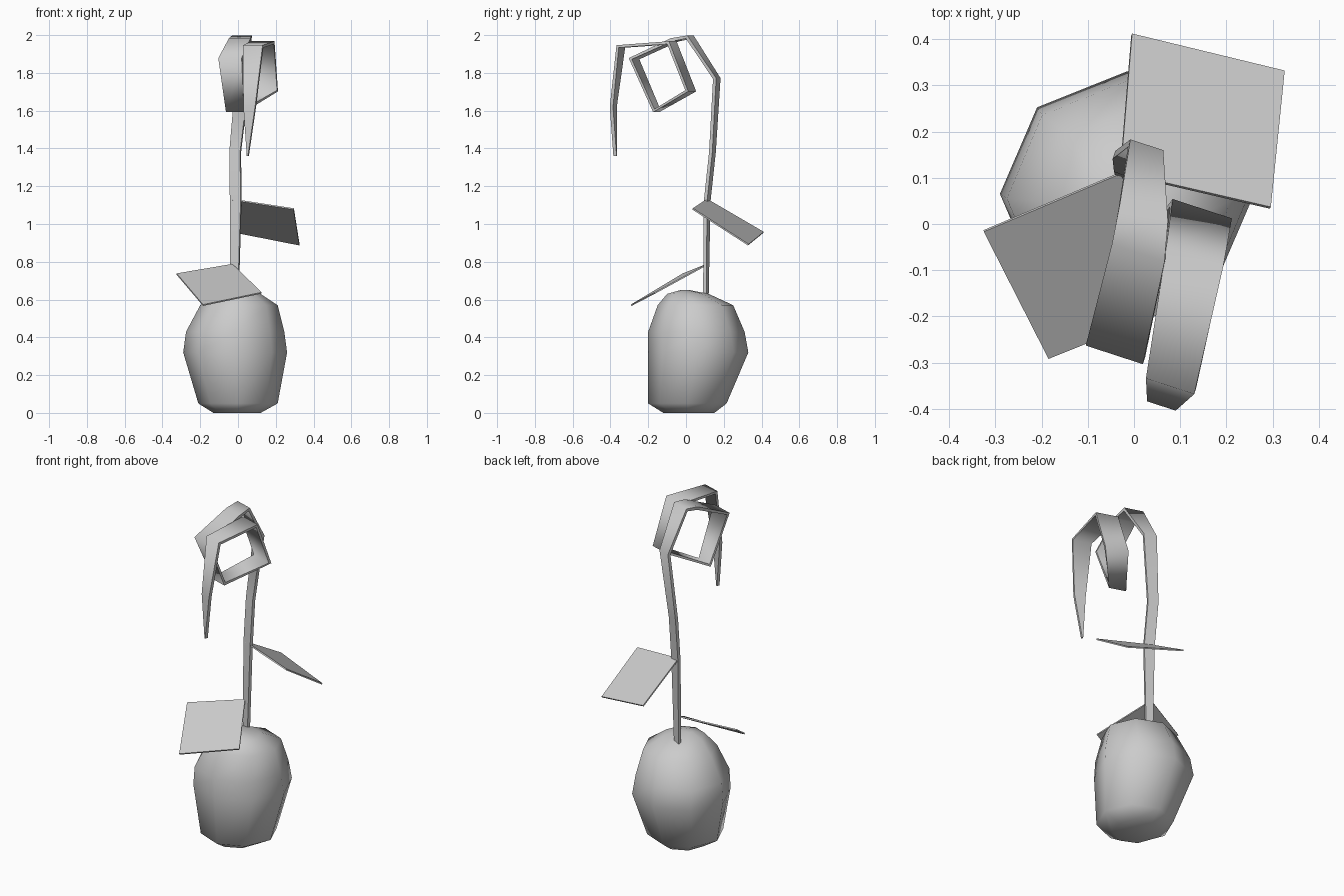
import bpy, bmesh, math
from mathutils import Vector

old = bpy.data.objects.get("Cube")
if old:
    bpy.data.objects.remove(old, do_unlink=True)

GREY = (0.6, 0.6, 0.6, 1)
mat = bpy.data.materials.new("plain grey")
mat.use_nodes = True
mat.diffuse_color = GREY
mat.node_tree.nodes["Principled BSDF"].inputs["Base Color"].default_value = GREY


def finish(name, bm):
    bmesh.ops.recalc_face_normals(bm, faces=bm.faces)
    mesh = bpy.data.meshes.new(name)
    bm.to_mesh(mesh)
    bm.free()
    mesh.materials.append(mat)
    obj = bpy.data.objects.new(name, mesh)
    bpy.context.collection.objects.link(obj)
    return obj


def loft(bm, rings):
    """Join rings of equal size into a closed skin; return the vertex rings."""
    loops = [[bm.verts.new(p) for p in ring] for ring in rings]
    n = len(loops[0])
    for a, b in zip(loops, loops[1:]):
        for i in range(n):
            j = (i + 1) % n
            bm.faces.new((a[i], a[j], b[j], b[i])).smooth = True
    for end in (loops[0], loops[-1]):
        bm.faces.new(end)
    return loops


# Lumpy eight-sided bulb: height, left and right, front and back of each ring
bulb_rings = [
    (0.0, -0.13, 0.12, -0.12, 0.15),
    (0.05, -0.21, 0.21, -0.2, 0.215),
    (0.32, -0.29, 0.26, -0.2, 0.33),
    (0.43, -0.275, 0.245, -0.2, 0.31),
    (0.57, -0.2, 0.21, -0.15, 0.25),
    (0.63, -0.11, 0.12, -0.1, 0.12),
    (0.65, -0.04, 0.04, -0.03, 0.02),
]
bm = bmesh.new()
rings = []
for z, x0, x1, y0, y1 in bulb_rings:
    ring = []
    for k in range(8):
        a = k * math.pi / 4
        ring.append(((x0 + x1) / 2 + (x1 - x0) / 2 * math.cos(a),
                     (y0 + y1) / 2 + (y1 - y0) / 2 * math.sin(a), z))
    rings.append(ring)
loft(bm, rings)
for f in bm.faces:
    f.smooth = True
finish("bulb", bm)

# Stem that widens into a flat ribbon, curls once and ends in a hanging tip
ACROSS = Vector((0.95, -0.31, 0))
THICK = 0.018
path = [  # x, y, z, width
    (-0.018, 0.105, 0.6, 0.04),
    (-0.012, 0.112, 1.12, 0.06),
    (-0.015, 0.14, 1.38, 0.06),
    (0.025, 0.163, 1.77, 0.075),
    (0.02, 0.02, 1.99, 0.11),
    (0.01, -0.06, 1.975, 0.12),
    (-0.04, -0.275, 1.875, 0.13),
    (-0.015, -0.155, 1.6, 0.1),
    (0.145, 0.025, 1.705, 0.135),
    (0.13, -0.075, 1.96, 0.13),
    (0.08, -0.345, 1.94, 0.11),
    (0.062, -0.385, 1.62, 0.065),
    (0.052, -0.375, 1.36, 0.006),
]
points = [Vector(p[:3]) for p in path]
rings = []
for i, p in enumerate(points):
    before = (p - points[i - 1]).normalized() if i else Vector()
    after = (points[i + 1] - p).normalized() if i + 1 < len(points) else Vector()
    normal = (before + after).cross(ACROSS).normalized() * THICK / 2
    side = ACROSS * path[i][3] / 2
    rings.append([p - side - normal, p + side - normal,
                  p + side + normal, p - side + normal])
bm = bmesh.new()
loops = loft(bm, rings)
for a, b in zip(loops, loops[1:]):
    for v, w in zip(a, b):
        bm.edges.get((v, w)).smooth = False
finish("stem_and_curl", bm)


# Flat four-cornered leaves fixed to the stem by one corner
def leaf(name, corners, thick=0.008):
    c = [Vector(p) for p in corners]
    n = (c[1] - c[0]).cross(c[3] - c[0]).normalized() * thick / 2
    bm = bmesh.new()
    loft(bm, [[p - n for p in c], [p + n for p in c]])
    for f in bm.faces:
        f.smooth = False
    finish(name, bm)


leaf("lower_leaf", [(-0.03, 0.11, 0.785), (-0.325, -0.015, 0.735),
                    (-0.185, -0.29, 0.57), (0.125, -0.165, 0.635)])
leaf("upper_leaf", [(-0.03, 0.11, 1.13), (0.295, 0.035, 1.08),
                    (0.325, 0.33, 0.89), (-0.005, 0.41, 0.955)])
